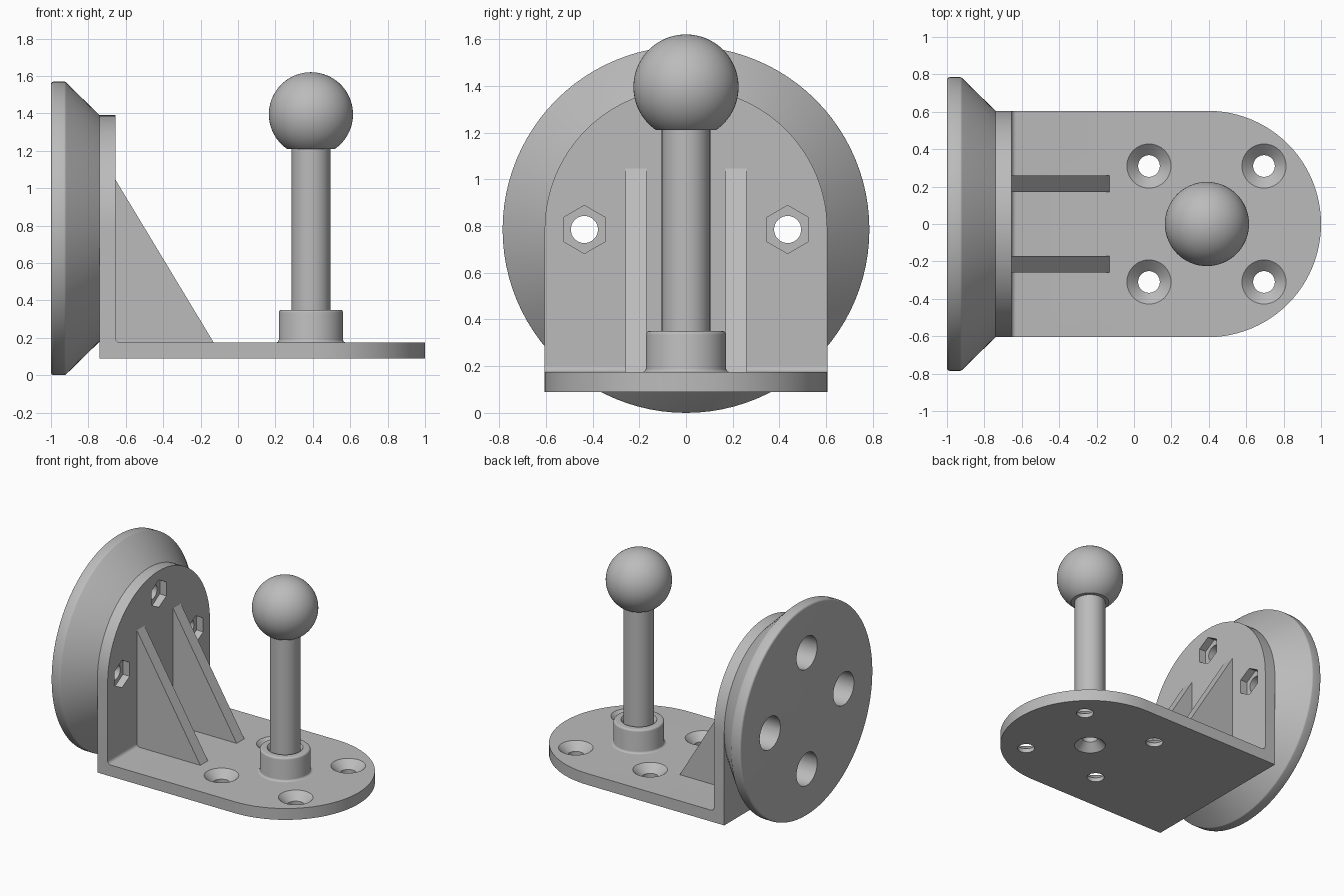
import bpy, bmesh, math
from mathutils import Vector, Matrix

if "Cube" in bpy.data.objects:
    bpy.data.objects.remove(bpy.data.objects["Cube"])

grey = bpy.data.materials.new("grey plastic")
grey.use_nodes = True
colour = (0.5, 0.5, 0.5, 1)
grey.diffuse_color = colour
grey.node_tree.nodes["Principled BSDF"].inputs["Base Color"].default_value = colour

WALL_X, WALL_IN, FLOOR, TOP = -0.74, -0.655, 0.09, 0.175
HALF, DISC_Z, POST_X = 0.605, 0.785, 0.39
ALONG_X = Matrix.Rotation(math.pi / 2, 4, "Y")


def finish(name, bm):
    bmesh.ops.remove_doubles(bm, verts=bm.verts, dist=1e-5)
    bmesh.ops.recalc_face_normals(bm, faces=bm.faces)
    mesh = bpy.data.meshes.new(name)
    bm.to_mesh(mesh)
    bm.free()
    mesh.materials.append(grey)
    ob = bpy.data.objects.new(name, mesh)
    bpy.context.collection.objects.link(ob)
    return ob


def prism(name, points, direction):
    """Extrude a closed outline along a direction."""
    bm = bmesh.new()
    face = bm.faces.new([bm.verts.new(p) for p in points])
    ext = bmesh.ops.extrude_face_region(bm, geom=[face])
    moved = [v for v in ext["geom"] if isinstance(v, bmesh.types.BMVert)]
    bmesh.ops.translate(bm, verts=moved, vec=direction)
    return finish(name, bm)


def lathe(name, profile, place, steps=64):
    """Spin (radius, height) points that start and end on the axis."""
    bm = bmesh.new()
    verts = [bm.verts.new((r, 0, h)) for r, h in profile]
    edges = [bm.edges.new(pair) for pair in zip(verts, verts[1:])]
    bmesh.ops.spin(bm, geom=verts + edges, axis=(0, 0, 1), cent=(0, 0, 0),
                   angle=math.tau, steps=steps, use_merge=True)
    bmesh.ops.transform(bm, matrix=place, verts=bm.verts)
    return finish(name, bm)


def arc(cx, cy, r, start, end, n):
    angles = [math.radians(start + (end - start) * i / n) for i in range(n + 1)]
    return [(cx + r * math.cos(a), cy + r * math.sin(a)) for a in angles]


def combine(target, others, operation):
    for other in others:
        mod = target.modifiers.new(operation.lower(), "BOOLEAN")
        mod.operation, mod.solver, mod.object = operation, "EXACT", other
    bpy.context.view_layer.update()
    graph = bpy.context.evaluated_depsgraph_get()
    result = bpy.data.meshes.new_from_object(target.evaluated_get(graph))
    target.modifiers.clear()
    target.data = result


def smooth(ob):
    bpy.ops.object.select_all(action="DESELECT")
    ob.select_set(True)
    bpy.context.view_layer.objects.active = ob
    bpy.ops.object.shade_smooth_by_angle(angle=math.radians(30))


# Bracket: round-topped wall, round-ended base, inner fillet and two ribs
wall_outline = [(HALF, FLOOR)] + arc(0, DISC_Z, HALF, 0, 180, 48) + [(-HALF, FLOOR)]
bracket = prism("bracket", [(WALL_X, y, z) for y, z in wall_outline],
                (WALL_IN - WALL_X, 0, 0))
base_outline = [(WALL_X, -HALF)] + arc(1 - HALF, 0, HALF, -90, 90, 48) + [(WALL_X, HALF)]
base = prism("base", [(x, y, FLOOR) for x, y in base_outline], (0, 0, TOP - FLOOR))
fillet_outline = [(WALL_IN - 0.03, TOP - 0.03)] + [(WALL_IN + 0.025, TOP - 0.03)] + \
    arc(WALL_IN + 0.025, TOP + 0.025, 0.025, 270, 180, 6) + [(WALL_IN - 0.03, TOP + 0.025)]
fillet = prism("fillet", [(x, -HALF, z) for x, z in fillet_outline], (0, 2 * HALF, 0))
rib_outline = [(WALL_IN - 0.03, TOP - 0.03), (-0.112, TOP - 0.03), (-0.13, TOP),
               (WALL_IN, 1.045), (WALL_IN - 0.03, 1.045)]
ribs = [prism("rib", [(x, y, z) for x, z in rib_outline], (0, 0.09, 0))
        for y in (-0.26, 0.17)]
extras = [base, fillet] + ribs
combine(bracket, extras, "UNION")

# Wall flange: rimmed disc tapering to the wall
disc_place = Matrix.Translation((0, 0, DISC_Z)) @ ALONG_X
flange = lathe("wall_flange",
               [(0, -1)] + arc(0.77, -0.985, 0.015, 270, 360, 4)
               + arc(0.77, -0.93, 0.015, 0, 45, 3) + [(HALF, WALL_X), (0, WALL_X)],
               disc_place, 96)

# Wall bolt holes: wide bore behind, narrow hole through, hexagon nut pocket in front
wall_cutters = []
for k in range(4):
    a = k * math.pi / 2
    place = Matrix.Translation((0, 0.435 * math.cos(a), DISC_Z + 0.435 * math.sin(a))) @ ALONG_X
    wall_cutters.append(lathe("bolt_hole", [(0, -1.1), (0.122, -1.1), (0.122, -0.78),
                                            (0.058, -0.78), (0.058, -0.6), (0, -0.6)], place, 40))
    wall_cutters.append(lathe("nut_pocket", [(0, -0.71), (0.103, -0.71),
                                             (0.103, -0.6), (0, -0.6)], place, 6))

# Base screw holes with countersinks, and a countersink below the post
base_cutters = [lathe("screw_hole", [(0, 0), (0.058, 0), (0.058, 0.12),
                                     (0.118, TOP), (0.118, 0.25), (0, 0.25)],
                      Matrix.Translation((x, y, 0)), 40)
                for x in (0.08, 0.695) for y in (-0.31, 0.31)]
post_cutter = lathe("post_screw_hole", [(0, 0), (0.105, 0), (0.105, FLOOR),
                                        (0.052, 0.145), (0.052, 0.3), (0, 0.3)],
                    Matrix.Translation((POST_X, 0, 0)), 40)
base_cutters.append(post_cutter)
combine(flange, wall_cutters, "DIFFERENCE")
combine(bracket, wall_cutters + base_cutters, "DIFFERENCE")

# Post socket, post and ball
post_place = Matrix.Translation((POST_X, 0, 0))
socket = lathe("post_socket",
               [(0, TOP), (0.187, TOP)] + arc(0.187, TOP + 0.015, 0.015, 270, 180, 4)
               + arc(0.157, 0.335, 0.015, 0, 90, 4)
               + [(0.122, 0.35), (0.104, 0.325), (0, 0.325)], post_place)
post = lathe("post", [(0, TOP), (0.104, TOP), (0.104, 1.22), (0, 1.22)], post_place)
combine(socket, [post_cutter], "DIFFERENCE")
combine(post, [post_cutter], "DIFFERENCE")
ball_profile = arc(0, 1.395, 0.225, -55.3, 90, 32)
ball_profile[-1] = (0, 1.62)
ball = lathe("ball", [(0, ball_profile[0][1])] + ball_profile, post_place)

for helper in extras + wall_cutters + base_cutters:
    bpy.data.objects.remove(helper)
for part in (bracket, flange, socket, post, ball):
    smooth(part)
